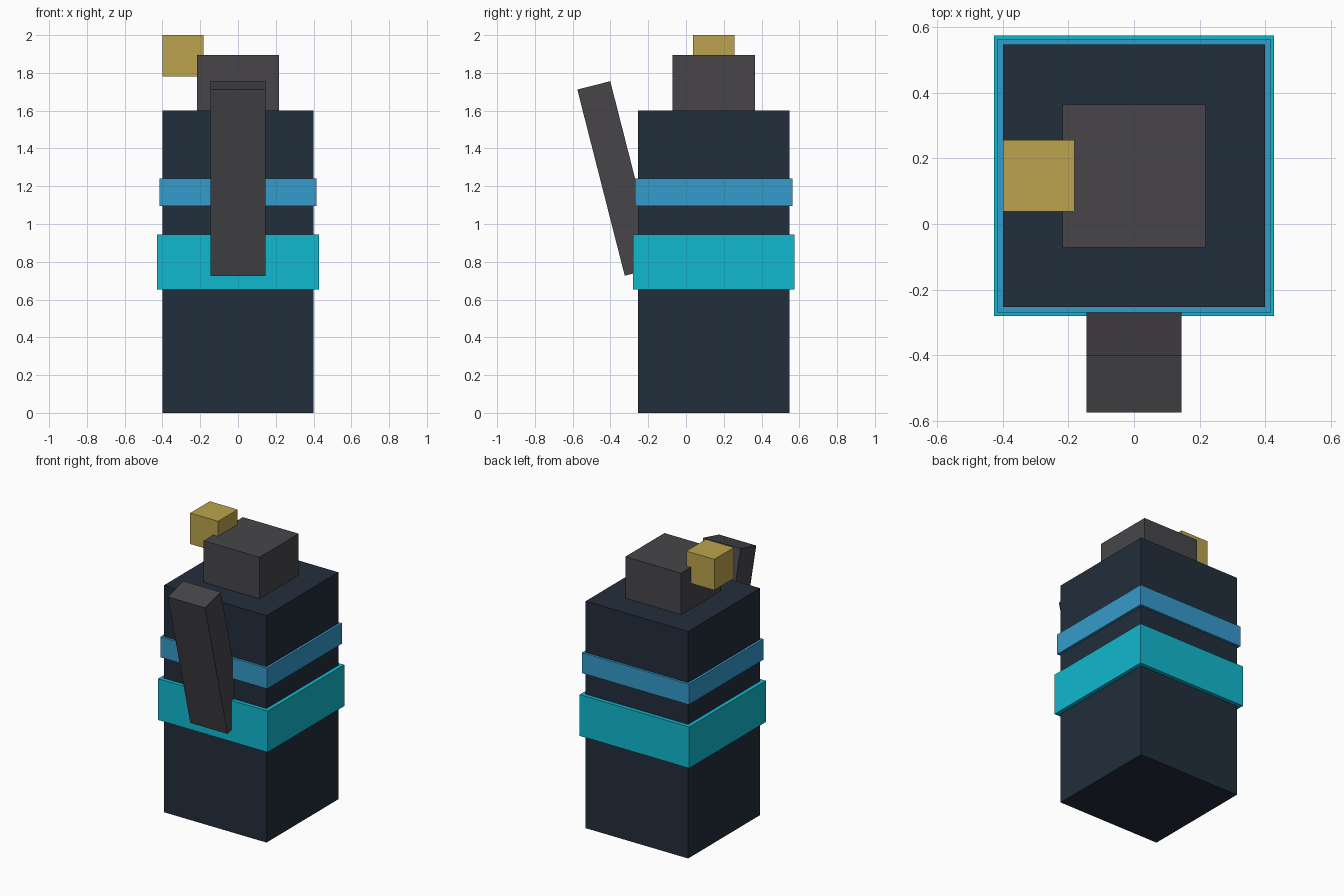
import bpy, math
from mathutils import Matrix

if "Cube" in bpy.data.objects:
    bpy.data.objects.remove(bpy.data.objects["Cube"])


def material(name, srgb):
    lin = [((c / 255 + 0.055) / 1.055) ** 2.4 for c in srgb]
    m = bpy.data.materials.new(name)
    m.diffuse_color = (*lin, 1)
    m.use_nodes = True
    m.node_tree.nodes["Principled BSDF"].inputs["Base Color"].default_value = m.diffuse_color
    return m


navy = material("dark_navy", (34, 46, 60))
blue = material("blue", (53, 155, 204))
cyan = material("cyan", (16, 184, 206))
grey = material("charcoal", (71, 69, 73))
gold = material("gold", (188, 163, 77))


def box(name, center, size, mat, tilt=0):
    """Box with baked size, optionally tilted about the x axis."""
    bpy.ops.mesh.primitive_cube_add(size=1, location=center)
    ob = bpy.context.object
    ob.name = name
    ob.data.transform(Matrix.Diagonal((*size, 1)))
    ob.rotation_euler.x = math.radians(tilt)
    ob.data.materials.append(mat)
    return ob


# Main container and the two bands wrapped around it
box("body", (0, 0.147, 0.801), (0.8, 0.8, 1.602), navy)
box("upper_band", (0, 0.147, 1.168), (0.833, 0.833, 0.145), blue)
box("lower_band", (0, 0.147, 0.8), (0.855, 0.855, 0.291), cyan)

# Cap with the small block set into its left side
box("cap", (0, 0.147, 1.74), (0.436, 0.436, 0.31), grey)
box("side_block", (-0.291, 0.147, 1.891), (0.218, 0.218, 0.218), gold)

# Leaning plate on the front, its foot sunk into the body
box("leaning_plate", (0, -0.3625, 1.241), (0.291, 0.18, 1.017), grey, tilt=14.3)
